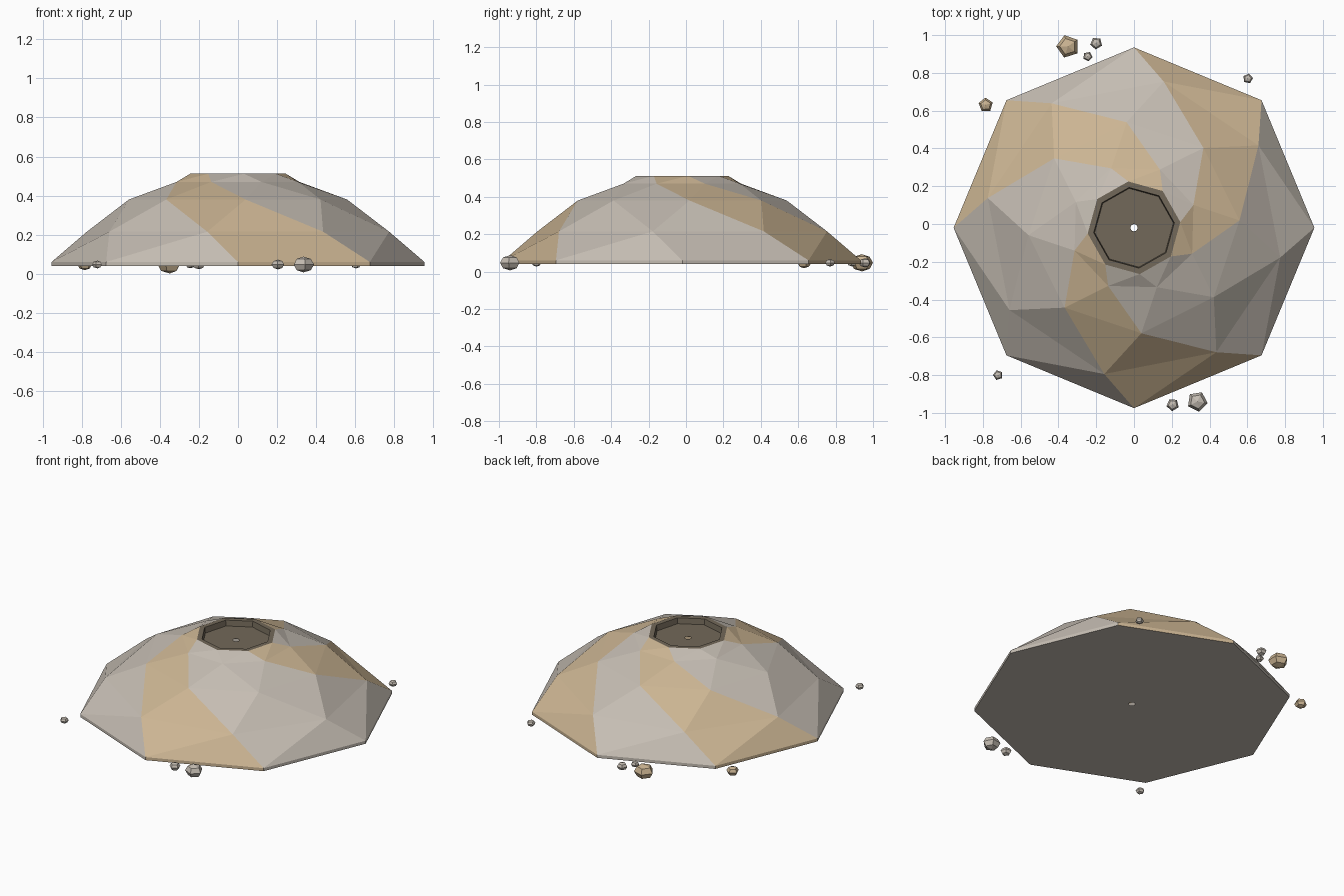
import bpy, bmesh, math

if "Cube" in bpy.data.objects:
    bpy.data.objects.remove(bpy.data.objects["Cube"])


def material(name, rgb):
    m = bpy.data.materials.new(name)
    m.diffuse_color = (*rgb, 1)
    m.use_nodes = True
    m.node_tree.nodes["Principled BSDF"].inputs["Base Color"].default_value = m.diffuse_color
    return m


GREY = material("grey_stone", (0.56, 0.51, 0.45))
TAN = material("tan_stone", (0.60, 0.46, 0.29))
DARK = material("dark_vent", (0.17, 0.14, 0.10))
CY = -0.02


def finish(bm, name, mats):
    me = bpy.data.meshes.new(name)
    bm.to_mesh(me)
    bm.free()
    for m in mats:
        me.materials.append(m)
    ob = bpy.data.objects.new(name, me)
    bpy.context.collection.objects.link(ob)
    return ob


def ring(bm, r, z, deg):
    return [bm.verts.new((r * math.cos(math.radians(deg + 45 * i)),
                          CY + r * math.sin(math.radians(deg + 45 * i)), z))
            for i in range(8)]


def band(bm, a, b, tan=(), mat=0):
    # triangulated strip between two rings, with tan columns
    for i in range(8):
        j = (i + 1) % 8
        for tri in ((a[i], a[j], b[j]), (a[i], b[j], b[i])):
            f = bm.faces.new(tri)
            f.material_index = 1 if i in tan else mat


# Mound: octagonal rings twisting towards the rim, open at the centre
bm = bmesh.new()
mound_rings = [(0.02, 0.04, 0), (0.955, 0.04, 0), (0.955, 0.06, 0),
               (0.79, 0.215, -11.5), (0.56, 0.38, -41), (0.337, 0.47, -69),
               (0.247, 0.512, -83)]
rings = [ring(bm, *p) for p in mound_rings]
for k in range(len(rings) - 1):
    band(bm, rings[k], rings[k + 1], (1, 3, 6) if k else ())

# Vent: flat dark lip, short wall, recessed floor with a small hole
vent = [rings[-1]] + [ring(bm, r, z, -83) for r, z in
                      ((0.215, 0.512), (0.21, 0.475), (0.02, 0.475))]
for a, b in zip(vent, vent[1:]):
    band(bm, a, b, mat=2)
finish(bm, "mound", (GREY, TAN, DARK))

# Pebbles scattered around the foot: x, y, radius, material
pebbles = [(-0.35, 0.94, 0.062, TAN), (-0.2, 0.957, 0.033, GREY),
           (-0.245, 0.887, 0.026, GREY), (0.603, 0.77, 0.027, GREY),
           (-0.785, 0.63, 0.039, TAN), (-0.72, -0.80, 0.027, GREY),
           (0.205, -0.957, 0.034, GREY), (0.335, -0.94, 0.055, GREY)]
for n, (x, y, r, m) in enumerate(pebbles):
    bm = bmesh.new()
    bmesh.ops.create_uvsphere(bm, u_segments=5, v_segments=4, radius=r)
    ob = finish(bm, f"pebble_{n + 1}", (m,))
    ob.location = (x, y, 0.047)
    ob.scale = (1, 1, 0.74)
    ob.rotation_euler.z = 0.3 + 0.25 * n
